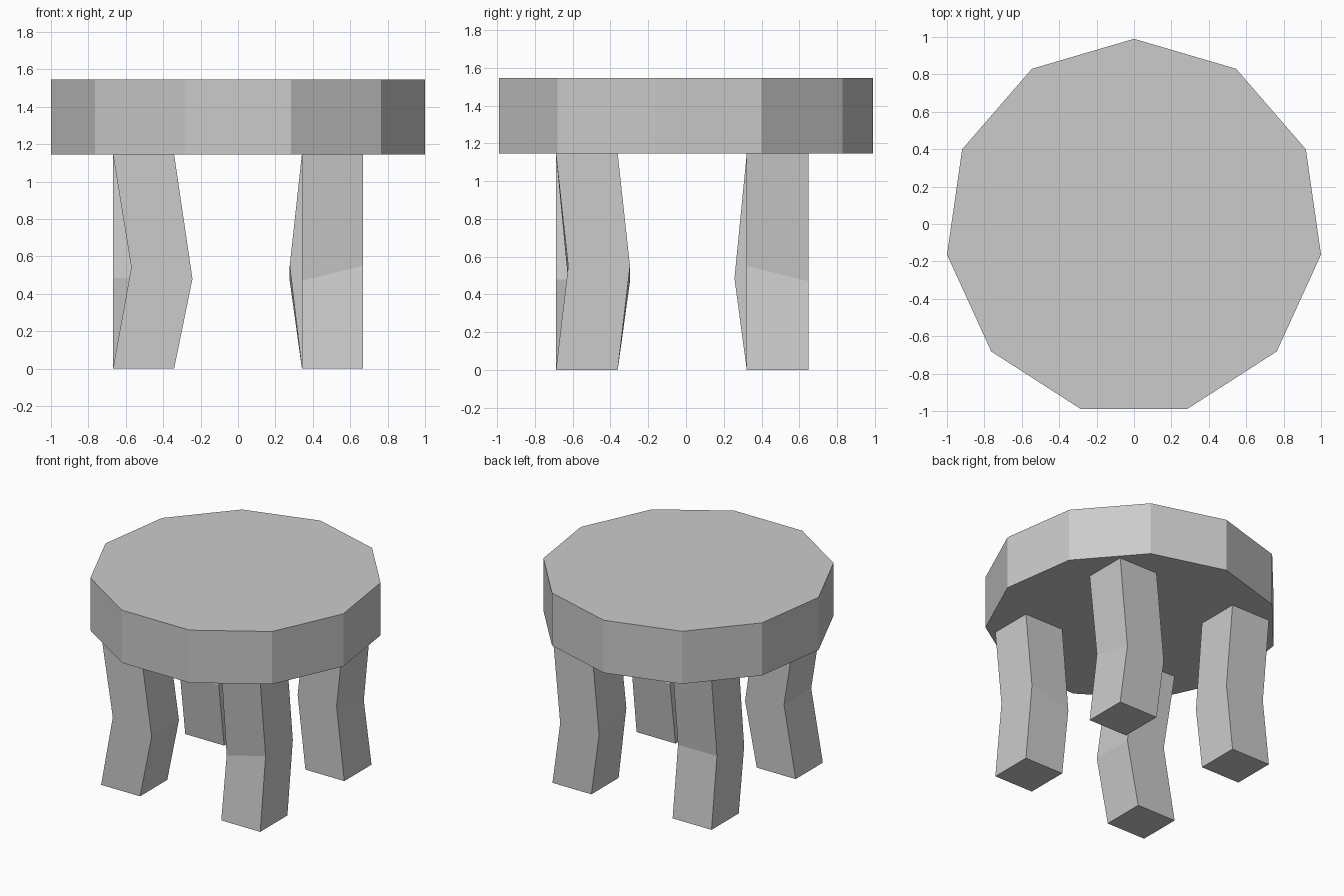
import bpy, bmesh, math

if "Cube" in bpy.data.objects:
    bpy.data.objects.remove(bpy.data.objects["Cube"])

CY = -0.02            # centre of the eleven-sided top
HALF = 0.1635         # half width of a leg
SPREAD = 0.505        # leg distance from the centre
LEG_H, TOP_Z = 1.145, 1.545


def loft(name, rings):
    """Closed solid with flat faces through a stack of matching rings."""
    bm = bmesh.new()
    loops = [[bm.verts.new(p) for p in ring] for ring in rings]
    n = len(loops[0])
    for a, b in zip(loops, loops[1:]):
        for i in range(n):
            j = (i + 1) % n
            bm.faces.new((a[i], a[j], b[j], b[i]))
    bm.faces.new(loops[0][::-1])
    bm.faces.new(loops[-1])
    bmesh.ops.recalc_face_normals(bm, faces=bm.faces)
    mesh = bpy.data.meshes.new(name)
    bm.to_mesh(mesh)
    bm.free()
    obj = bpy.data.objects.new(name, mesh)
    bpy.context.collection.objects.link(obj)
    return obj


def leg(name, sx, sy, bend, tilt):
    """Square leg with a knee shifted by bend and sloped by tilt (x, y)."""
    cx, cy = sx * SPREAD, CY + sy * SPREAD
    corners = [(-1, -1), (1, -1), (1, 1), (-1, 1)]

    def ring(z, off=(0, 0), slope=(0, 0)):
        return [(cx + off[0] + u * HALF, cy + off[1] + v * HALF,
                 z + u * slope[0] + v * slope[1]) for u, v in corners]

    return loft(name, [ring(0), ring(0.51, bend, tilt), ring(LEG_H)])


# Thick eleven-sided top
outline = [(1.01 * math.cos(a), CY + 1.01 * math.sin(a))
           for a in (math.pi / 2 + k * math.tau / 11 for k in range(11))]
loft("seat", [[(x, y, z) for x, y in outline] for z in (LEG_H, TOP_Z)])

# Four crooked legs, each bent a different way
leg("front_left_leg", -1, -1, (0.098, 0), (-0.03, 0))
leg("front_right_leg", 1, -1, (0, 0.065), (0.04, 0))
leg("back_right_leg", 1, 1, (-0.065, 0), (0, -0.04))
leg("back_left_leg", -1, 1, (0, -0.065), (0, 0.025))
